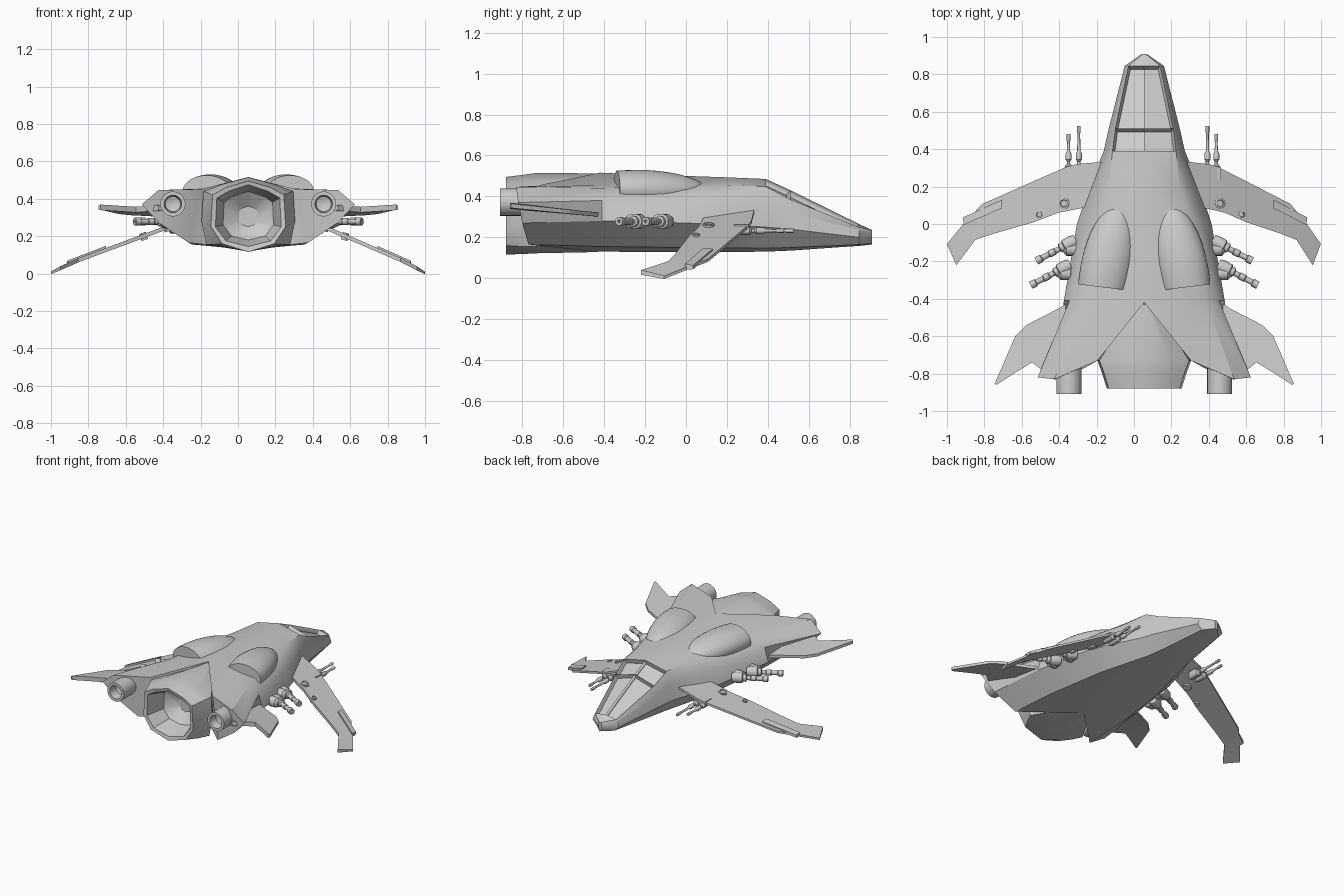
import bpy, bmesh, math
from mathutils import Vector, Matrix

if "Cube" in bpy.data.objects:
    bpy.data.objects.remove(bpy.data.objects["Cube"])

CX = 0.055  # hull centre line


def finish(bm, name, mirror=True):
    bmesh.ops.remove_doubles(bm, verts=bm.verts, dist=1e-5)
    bmesh.ops.recalc_face_normals(bm, faces=bm.faces)
    me = bpy.data.meshes.new(name)
    bm.to_mesh(me)
    bm.free()
    ob = bpy.data.objects.new(name, me)
    bpy.context.collection.objects.link(ob)
    if mirror:
        ob.location.x = CX
        m = ob.modifiers.new("Mirror", 'MIRROR')
        m.use_clip = True
    return ob


def loft(bm, rings, closed=False):
    vs = [[bm.verts.new(p) for p in r] for r in rings]
    n = len(rings[0])
    faces = []
    for a, b in zip(vs, vs[1:]):
        for i in range(n if closed else n - 1):
            j = (i + 1) % n
            faces.append(bm.faces.new((a[i], a[j], b[j], b[i])))
    return vs, faces


def slab(name, pairs, zf, t, xf=None):
    """Thin wing surface through (leading, trailing) point pairs."""
    bm = bmesh.new()
    xf = xf or (lambda d: d)
    rings = []
    for (d0, y0), (d1, y1) in pairs:
        z0, z1 = zf(d0, y0), zf(d1, y1)
        rings.append([(xf(d0), y0, z0 + t / 3), (xf(d1), y1, z1 + t / 2),
                      (xf(d1), y1, z1 - t / 2), (xf(d0), y0, z0 - t / 3)])
    vs, _ = loft(bm, rings, True)
    bm.faces.new(vs[0])
    bm.faces.new(vs[-1])
    return finish(bm, name, xf(1) == 1)


def lathe(name, profile, origin, axis, seg=16, mirror=True):
    """Revolve (radius, distance) points around an axis."""
    bm = bmesh.new()
    q = Vector(axis).to_track_quat('Z', 'Y')
    rings = [[Vector(origin) + q @ Vector((r * math.cos(k * math.tau / seg),
              r * math.sin(k * math.tau / seg), h)) for k in range(seg)]
             for r, h in profile]
    vs, _ = loft(bm, rings, True)
    bm.faces.new(vs[0])
    bm.faces.new(vs[-1])
    return finish(bm, name, mirror)


# Hull: half cross-sections from nose to tail (top centre round to bottom centre)
def sec(y, *pts):
    return [(d, y, z) for d, z in pts]


hull = [
    sec(.91, (0, .235), (.006, .233), (.01, .225), (.012, .215), (.012, .20), (.008, .17), (0, .165)),
    sec(.845, (0, .265), (.085, .25), (.09, .24), (.095, .23), (.105, .20), (.07, .165), (0, .158)),
    sec(.51, (0, .43), (.155, .385), (.165, .36), (.175, .32), (.19, .24), (.12, .15), (0, .135)),
    sec(.39, (0, .485), (.17, .448), (.185, .42), (.20, .36), (.217, .25), (.14, .147), (0, .13)),
    sec(.20, (0, .493), (.19, .455), (.23, .42), (.265, .36), (.295, .26), (.19, .148), (0, .128)),
    sec(0, (0, .50), (.21, .455), (.27, .43), (.32, .37), (.36, .27), (.24, .15), (0, .127)),
    sec(-.41, (0, .515), (.23, .455), (.33, .44), (.40, .38), (.43, .28), (.30, .155), (0, .13)),
    [(0, -.42, .516), (.25, -.73, .452), (.48, -.83, .446), (.57, -.82, .37),
     (.475, -.80, .27), (.32, -.77, .165), (0, -.45, .13)],
]
bm = bmesh.new()
vs, faces = loft(bm, hull)
bm.faces.new(vs[0])
r = vs[-1]
bm.faces.new((r[0], r[1], r[5], r[6]))
bm.faces.new(r[1:6])
bmesh.ops.recalc_face_normals(bm, faces=bm.faces)
# Recessed canopy panes leave a frame, cross bar and centre rail
bmesh.ops.inset_individual(bm, faces=[faces[6], faces[12]], thickness=.008, depth=-.03)
finish(bm, "hull")

# Rear exhaust shroud with dished opening
shroud = [
    sec(-.43, (0, .512), (.03, .49), (.05, .44), (.05, .28), (.04, .15), (0, .128)),
    sec(-.73, (0, .515), (.15, .475), (.24, .44), (.25, .28), (.225, .155), (0, .122)),
    sec(-.80, (0, .505), (.14, .468), (.214, .43), (.225, .27), (.19, .155), (0, .118)),
    sec(-.88, (0, .495), (.12, .46), (.19, .42), (.20, .25), (.14, .16), (0, .116)),
    sec(-.875, (0, .475), (.105, .44), (.168, .405), (.176, .25), (.12, .175), (0, .145)),
    sec(-.74, (0, .44), (.09, .41), (.13, .38), (.135, .26), (.09, .20), (0, .18)),
    sec(-.68, (0, .36), (.03, .35), (.05, .33), (.05, .28), (.03, .26), (0, .25)),
]
bm = bmesh.new()
vs, _ = loft(bm, shroud)
bm.faces.new(vs[-1])
finish(bm, "exhaust_shroud")

# Teardrop domes on the upper hull
bm = bmesh.new()
bmesh.ops.create_uvsphere(bm, u_segments=32, v_segments=20, radius=1)
for v in bm.verts:
    y = v.co.y * (.327 if v.co.y > 0 else .38)
    v.co = Vector((.2 - .18 * y + .14 * v.co.x, y - .22, .435 - .03 * max(y, 0) + .095 * v.co.z))
cut = bmesh.ops.bisect_plane(bm, geom=bm.verts[:] + bm.edges[:] + bm.faces[:],
                             plane_co=(0, -.365, 0), plane_no=(.12, -1, 0), clear_outer=True)
bmesh.ops.holes_fill(bm, edges=[e for e in bm.edges if e.is_boundary])
finish(bm, "upper_dome")

# Side engines
lathe("engine_nozzle", [(.06, 0), (.067, .05), (.067, .19), (.047, .19), (.04, .13), (.01, .12)],
      (.403, -.72, .372), (0, -1, 0), 24)

# Tail fins
slab("tail_fin", [((.38, -.40), (.36, -.76)), ((.455, -.45), (.48, -.835)), ((.63, -.54), (.60, -.74)),
                  ((.69, -.60), (.69, -.795)), ((.80, -.855), (.79, -.86))],
     lambda d, y: .31 - .10 * (y + .42), .03)

# Side gun turrets
for i, (d, y) in enumerate([(.40, -.105), (.43, -.235)]):
    axis = (.88, -.46, 0)
    lathe(f"side_gun_{i}", [(.03, -.04), (.036, -.02), (.036, .03), (.026, .035), (.026, .055), (.015, .06),
                            (.015, .085), (.019, .09), (.019, .12), (.015, .125), (.015, .165),
                            (.021, .17), (.021, .20), (.008, .20), (.008, .18)],
          (d, y, .278), axis)
    lathe(f"side_gun_mount_{i}", [(.02, -.06), (.035, -.04), (.035, .01), (.02, .025)],
          (d + .005, y - .03, .278), (1, 0, 0))


# Forward wings: the two differ slightly in span
def wing_z(d, y):
    return .265 - .37 * (d - .385) - max(0, d - .945) * .12


wing = [((.20, .335), (.20, .11)), ((.36, .32), (.36, .08)), ((.417, .305), (.46, .06)),
        ((.60, .225), (.59, .01)), ((.866, .107), (.80, -.05)), ((.96, .01), (.904, -.085)),
        ((1.055, -.107), (1.005, -.22))]
sides = {"left": lambda d: CX - d, "right": lambda d: CX + .0366 + .86 * d}
for side, xf in sides.items():
    slab(f"{side}_wing", wing, wing_z, .022, xf)
    # raised outer panel and round hatches
    slab(f"{side}_wing_panel", [((.76, .13), (.76, .085)), ((.97, .035), (.965, -.005))],
         lambda d, y: wing_z(d, y) + .008, .028, xf)
    tilt = (xf(.37) - xf(0), 0, 1)
    for k, (d, y, rad) in enumerate([(.56, .05, .018), (.425, .11, .029)]):
        lathe(f"{side}_wing_hatch_{k}", [(rad, -.022), (rad, .016), (rad * .7, .018), (rad * .6, .012)],
              (xf(d), y, wing_z(d, y)), (tilt[0] * .9, 0, 1), 16, False)
    # twin forward cannons with under-wing pods
    for k, (d, tip) in enumerate([(.405, .48), (.35, .525)]):
        L = tip - .22
        lathe(f"{side}_cannon_{k}", [(.012, 0), (.02, .02), (.02, .09), (.009, .10), (.009, .115), (.016, .125),
                                     (.016, .155), (.009, .17), (.007, L - .04), (.010, L - .035), (.010, L)],
              (xf(d), .22, .232), (0, 1, 0), 12, False)
    bm = bmesh.new()
    bmesh.ops.create_cube(bm, size=1, matrix=Matrix.Translation((xf(.378), .27, .248))
                          @ Matrix.Diagonal((.095, .07, .03, 1)))
    finish(bm, f"{side}_cannon_mount", False)

# Smooth shading with crisp edges
for ob in bpy.context.scene.objects:
    ob.select_set(True)
    bpy.context.view_layer.objects.active = ob
bpy.ops.object.shade_smooth_by_angle(angle=math.radians(32))
